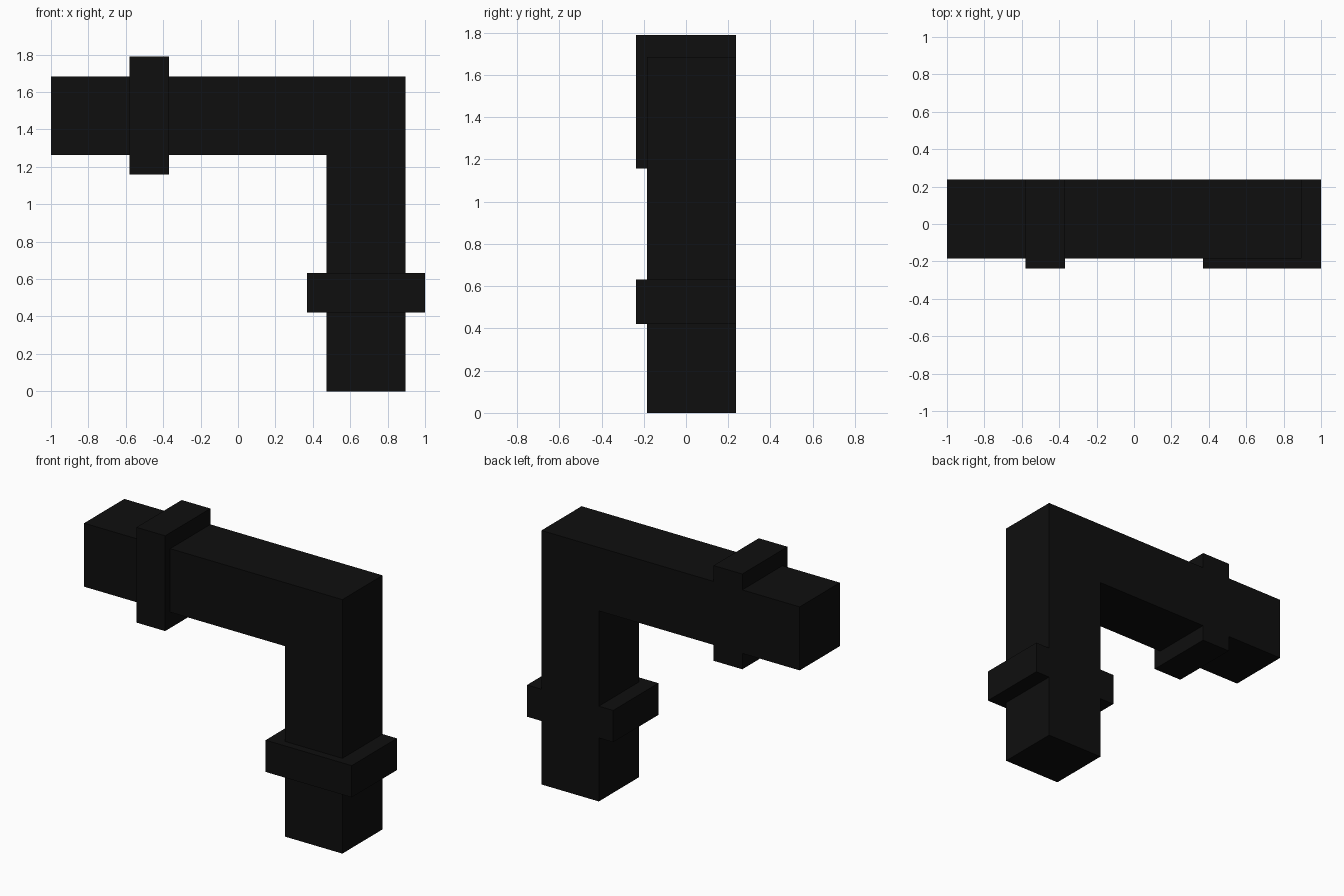
import bpy
import bmesh
from mathutils import Vector

cube = bpy.data.objects.get("Cube")
if cube:
    bpy.data.objects.remove(cube, do_unlink=True)

U = 1 / 19          # the model sits on a regular grid of this step
BACK = 4.5 * U      # every part is flush at the back

black = bpy.data.materials.new("matte_black")
black.use_nodes = True
colour = (0.0045, 0.0045, 0.0045, 1)
black.diffuse_color = colour
black.node_tree.nodes["Principled BSDF"].inputs["Base Color"].default_value = colour


def extruded(name, outline, depth):
    """Extrude a front outline (x, z in grid steps) forward from the back plane."""
    bm = bmesh.new()
    face = bm.faces.new([bm.verts.new((x * U, BACK, z * U)) for x, z in outline])
    result = bmesh.ops.extrude_face_region(bm, geom=[face], use_keep_orig=True)
    moved = [v for v in result["geom"] if isinstance(v, bmesh.types.BMVert)]
    bmesh.ops.translate(bm, verts=moved, vec=Vector((0, -depth * U, 0)))
    bmesh.ops.recalc_face_normals(bm, faces=bm.faces)
    mesh = bpy.data.meshes.new(name)
    bm.to_mesh(mesh)
    bm.free()
    mesh.materials.append(black)
    obj = bpy.data.objects.new(name, mesh)
    bpy.context.collection.objects.link(obj)
    return obj


def rectangle(x0, x1, z0, z1):
    return [(x0, z0), (x1, z0), (x1, z1), (x0, z1)]


# Square elbow pipe
extruded("elbow_pipe",
         [(9, 0), (17, 0), (17, 32), (-19, 32), (-19, 24), (9, 24)], 8)

# Collars around each arm
extruded("upper_collar", rectangle(-11, -7, 22, 34), 9)
extruded("lower_collar", rectangle(7, 19, 8, 12), 9)
